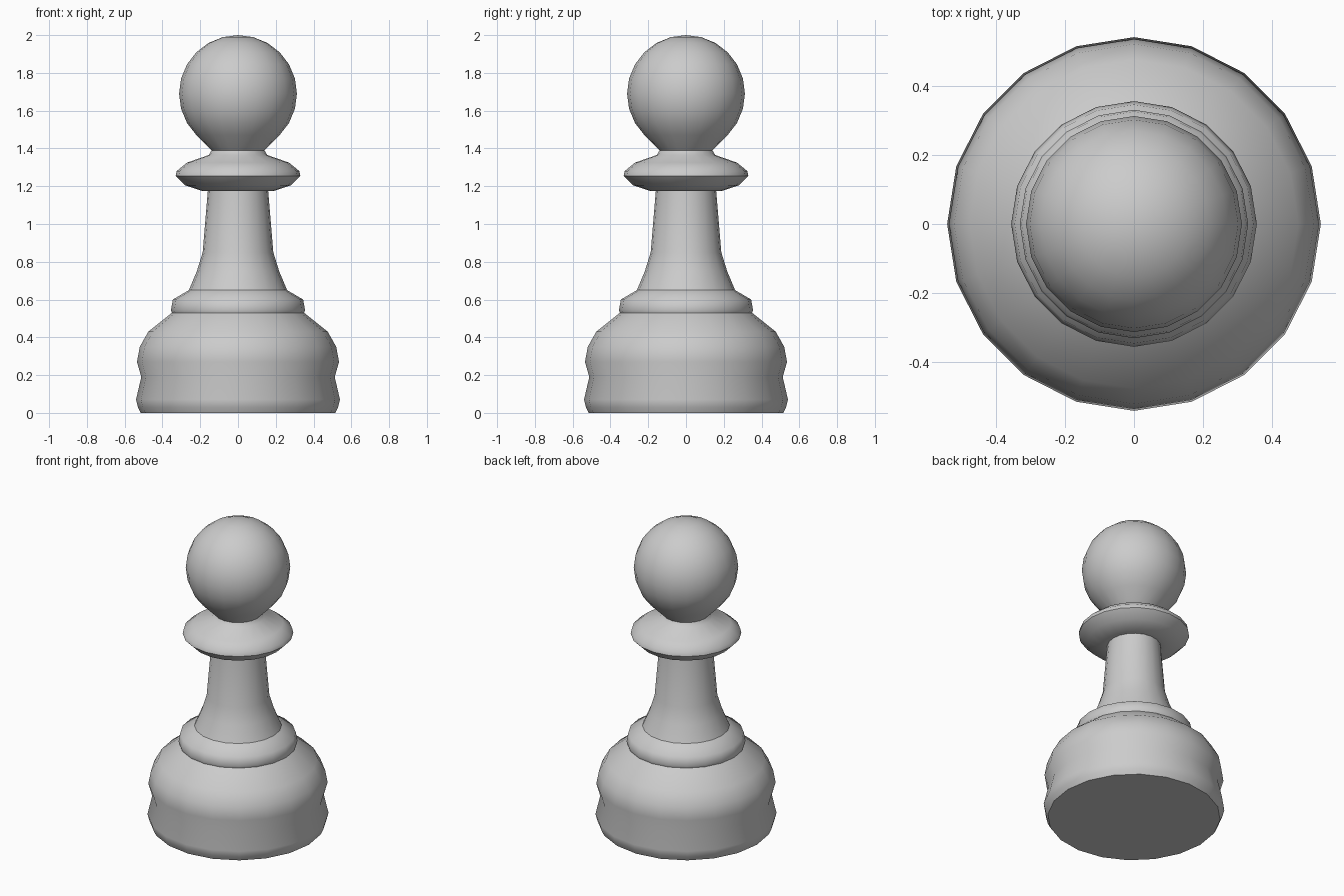
import bpy, bmesh
from math import sin, cos, pi, radians

if "Cube" in bpy.data.objects:
    bpy.data.objects.remove(bpy.data.objects["Cube"])

SIDES = 20


def lathe(name, profile, cap_bottom=False):
    """Revolve (radius, z) points, listed bottom to top, around z."""
    bm = bmesh.new()
    rings = []
    for r, z in profile:
        if r < 0.001:
            rings.append([bm.verts.new((0, 0, z))])
        else:
            rings.append([bm.verts.new((r * cos(2 * pi * i / SIDES),
                                        r * sin(2 * pi * i / SIDES), z))
                          for i in range(SIDES)])
    for low, high in zip(rings, rings[1:]):
        for i in range(SIDES):
            j = (i + 1) % SIDES
            if len(high) == 1:
                bm.faces.new((low[i], low[j], high[0]))
            else:
                bm.faces.new((low[i], low[j], high[j], high[i]))
    if cap_bottom:
        bm.faces.new(rings[0][::-1])
    mesh = bpy.data.meshes.new(name)
    bm.to_mesh(mesh)
    bm.free()
    obj = bpy.data.objects.new(name, mesh)
    bpy.context.collection.objects.link(obj)
    bpy.ops.object.select_all(action='DESELECT')
    obj.select_set(True)
    bpy.context.view_layer.objects.active = obj
    bpy.ops.object.shade_smooth_by_angle(angle=radians(50))
    return obj


# Rounded foot with a waist, and the small step on top of it
lathe("base", [(0.515, 0), (0.53, 0.03), (0.54, 0.07), (0.512, 0.19),
               (0.535, 0.27), (0.52, 0.35), (0.475, 0.43), (0.35, 0.53),
               (0.355, 0.545), (0.345, 0.60), (0.26, 0.65)], cap_bottom=True)

# Tapered shaft
lathe("stem", [(0.26, 0.65), (0.218, 0.75), (0.187, 0.85), (0.16, 1.175)])

# Disc-shaped collar
lathe("collar", [(0.16, 1.175), (0.19, 1.175), (0.28, 1.205), (0.33, 1.255),
                 (0.325, 1.28), (0.27, 1.325), (0.155, 1.365),
                 (0.14, 1.39)])

# Ball head running down into the neck
ball = [(0.312 * cos(radians(a)), 1.69 + 0.31 * sin(radians(a)))
        for a in range(-45, 90, 15)]
lathe("head", [(0.14, 1.39)] + ball + [(0, 2.0)])
